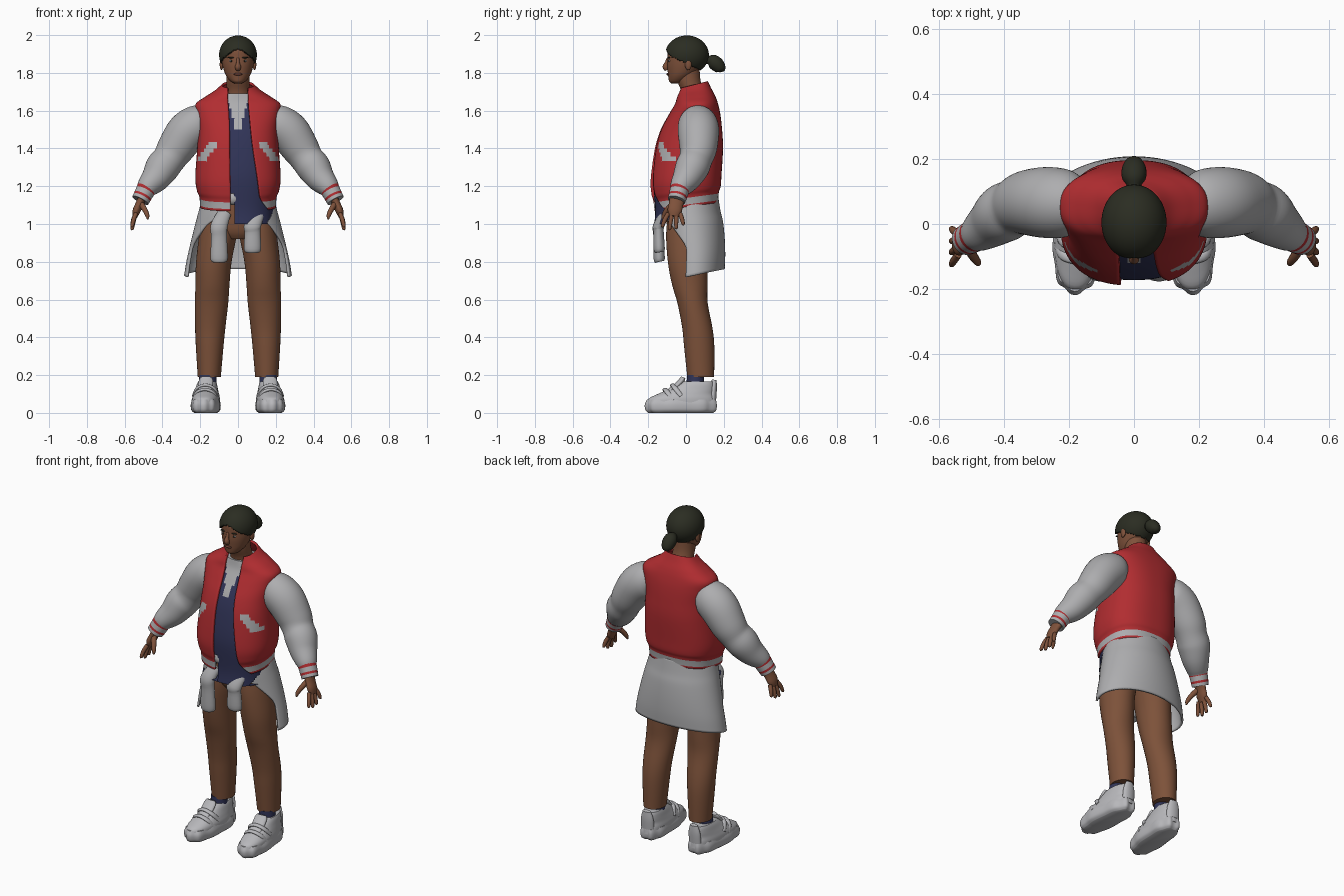
import bpy, bmesh
from math import sin, cos, asin, pi, radians
from mathutils import Vector, Matrix

cube = bpy.data.objects.get("Cube")
if cube:
    bpy.data.objects.remove(cube)


def material(name, *rgb):
    m = bpy.data.materials.new(name)
    m.use_nodes = True
    m.diffuse_color = (*rgb, 1)
    node = next(n for n in m.node_tree.nodes if n.type == 'BSDF_PRINCIPLED')
    node.inputs["Base Color"].default_value = (*rgb, 1)
    node.inputs["Roughness"].default_value = .8
    return m


RED = material("red cloth", .44, .026, .03)
GREY = material("light grey cloth", .42, .42, .43)
SHOE = material("shoe white", .48, .48, .5)
NAVY = material("navy cloth", .03, .034, .095)
BROWN = material("brown trousers", .205, .084, .042)
SKIN = material("skin", .21, .083, .043)
LIPS = material("lips", .14, .045, .03)
HAIR = material("dark hair", .024, .026, .016)


def finish(name, bm, mats, shell=0, mirror=False):
    bmesh.ops.recalc_face_normals(bm, faces=bm.faces)
    me = bpy.data.meshes.new(name)
    bm.to_mesh(me)
    bm.free()
    for m in mats:
        me.materials.append(m)
    me.shade_smooth()
    me.set_sharp_from_angle(angle=radians(50))
    ob = bpy.data.objects.new(name, me)
    bpy.context.collection.objects.link(ob)
    if shell:
        mod = ob.modifiers.new("thickness", 'SOLIDIFY')
        mod.thickness, mod.offset = shell, -1
    if mirror:
        ob.modifiers.new("mirror", 'MIRROR')
    return ob


def smooth_rows(rows, sub):
    """Catmull-Rom interpolation of rows of numbers."""
    out = []
    last = len(rows) - 1
    for i in range(last):
        a, b, c, d = (rows[min(max(k, 0), last)] for k in (i - 1, i, i + 1, i + 2))
        for j in range(sub):
            t = j / sub
            out.append([q + t / 2 * (r - p + t * (2 * p - 5 * q + 4 * r - s + t * (3 * (q - r) + s - p)))
                        for p, q, r, s in zip(a, b, c, d)])
    return out + [list(rows[-1])]


def skin(name, rings, mats, closed=True, shell=0, mirror=False):
    bm = bmesh.new()
    loops = [[bm.verts.new(p) for p in ring] for ring in rings]
    n = len(loops[0])
    for a, b in zip(loops, loops[1:]):
        for i in range(n if closed else n - 1):
            k = (i + 1) % n
            bm.faces.new((a[i], a[k], b[k], b[i]))
    if closed and not shell:
        bm.faces.new(loops[0])
        bm.faces.new(loops[-1])
    return finish(name, bm, mats, shell, mirror)


def loft(name, rows, mats, seg=48, sub=4, e=2, wave=0, **kw):
    """Rows: z, centre x, centre y, radius x, radius y, tilt, front opening right and left."""
    rings = []
    is_open = len(rows[0]) > 6
    for row in smooth_rows(rows, sub):
        z, cx, cy, rx, ry, tilt, xr, xl = (row + [0, 0, 0])[:8]
        start, stop = (asin(min(1, max(0, x / rx)) ** (e / 2)) for x in (xl, xr))
        ring = []
        for i in range(seg):
            t = start + (2 * pi - stop - start) * i / (seg - 1 if is_open else seg)
            s, c = sin(t), -cos(t)
            w = 1 + wave * cos(9 * t)
            x = cx + w * rx * abs(s) ** (2 / e) * (1 if s > 0 else -1)
            y = cy + w * ry * abs(c) ** (2 / e) * (1 if c > 0 else -1)
            ring.append((x, y, z + tilt * y))
        rings.append(ring)
    return skin(name, rings, mats, closed=not is_open, **kw)


def tube(name, pts, mats, flat=1, seg=24, sub=4, ref=(1, 0, 0), **kw):
    """Points: x, y, z, radius."""
    rows = smooth_rows(pts, sub)
    rings = []
    for i, row in enumerate(rows):
        t = Vector(rows[min(i + 1, len(rows) - 1)][:3]) - Vector(rows[max(i - 1, 0)][:3])
        v = t.cross(Vector(ref)).normalized()
        u = v.cross(t).normalized()
        rings.append([Vector(row[:3]) + row[3] * (u * cos(a) + v * sin(a) * flat)
                      for a in (2 * pi * k / seg for k in range(seg))])
    return skin(name, rings, mats, **kw)


def ball(name, loc, size, mat, mirror=False, keep=None, shell=0):
    bm = bmesh.new()
    bmesh.ops.create_uvsphere(bm, u_segments=64 if keep else 20, v_segments=48 if keep else 12, radius=1,
                              matrix=Matrix.Translation(loc) @ Matrix.Diagonal((*size, 1)))
    if keep:
        drop = [f for f in bm.faces if not keep(f.calc_center_median())]
        bmesh.ops.delete(bm, geom=drop, context='FACES')
    return finish(name, bm, [mat], shell, mirror)


def paint(ob, rule):
    for p in ob.data.polygons:
        p.material_index = int(rule(p))


# Trousers and socks
loft("trouser_legs", [(.19, .152, .078, .061, .071), (.35, .15, .07, .073, .08), (.45, .147, .06, .08, .08),
                      (.58, .14, .035, .088, .08), (.68, .135, .02, .09, .094), (.8, .128, .01, .094, .106),
                      (.95, .105, .015, .1, .12), (1.08, .09, .03, .1, .12)], [BROWN], mirror=True)
loft("trouser_hips", [(.92, 0, .02, .1, .09), (.98, 0, .02, .17, .12), (1.16, 0, .02, .17, .13)], [BROWN])
tube("socks", [(.16, .05, .2, .045), (.16, .05, .08, .05)], [NAVY], mirror=True)

# Shoes: lobed sole, upper, tongue and straps, turned slightly outward
turn = Matrix.Translation((.168, 0, 0)) @ Matrix.Rotation(radians(4), 4, 'Z')
shoe = [
    loft("shoe_soles", [(0, 0, -.025, .058, .17), (.015, 0, -.025, .073, .185), (.045, 0, -.025, .076, .188),
                        (.07, 0, -.022, .07, .18)], [SHOE], e=2.5, wave=.03, seg=72, mirror=True),
    loft("shoe_uppers", [(.04, 0, -.022, .072, .184), (.075, 0, -.02, .072, .178), (.1, 0, .0, .066, .15),
                         (.125, 0, .03, .059, .122), (.15, 0, .05, .053, .1), (.165, 0, .06, .047, .085)],
         [SHOE], e=2.3, mirror=True),
    tube("shoe_tongues", [(0, -.11, .1, .03), (0, -.06, .135, .038), (0, -.025, .17, .038), (0, -.015, .188, .03)],
         [SHOE], flat=.4, mirror=True),
    tube("heel_tabs", [(0, .14, .07, .04), (0, .145, .13, .038), (0, .15, .175, .025)], [SHOE], flat=.5, mirror=True),
]
for y, z in ((-.1, .112), (-.06, .135)):
    shoe.append(tube("shoe_straps", [(-.066, y + .03, z - .045, .012), (-.045, y, z - .005, .014), (0, y - .01, z + .012, .014),
                                     (.045, y, z - .005, .014), (.066, y + .03, z - .045, .012)],
                     [SHOE], ref=(0, 1, 0), flat=.6, seg=12, mirror=True))
for ob in shoe:
    ob.data.transform(turn)

# Garment tied round the hips, with hanging sleeves
loft("tied_garment", [(.72, 0, .045, .285, .16, .2, .272, .272), (.8, 0, .045, .272, .163, .17, .262, .262),
                      (.9, 0, .04, .25, .165, .12, .238, .238), (1.0, 0, .033, .226, .163, .06, .165, .165),
                      (1.06, 0, .025, .21, .158, .05, .08, .08), (1.14, 0, .02, .19, .15, .05, .06, .06)],
     [GREY], seg=64, shell=.012)
for name, x, top, end in (("right_tied_sleeve", -.1, 1.06, .8), ("left_tied_sleeve", .077, 1.06, .85)):
    tube(name, [(x + .03, -.11, top, .035), (x, -.145, top - .07, .045), (x, -.145, (top + end) / 2, .042),
                (x, -.142, end + .02, .046), (x, -.14, end, .036)], [GREY], flat=.65)
ball("waist_knot", (-.025, -.14, 1.135), (.035, .03, .035), GREY)

# Shirt with a pale V at the neck; the hem hangs on the left front
shirt = loft("shirt", [(1.0, .0, 0, .19, .168), (1.08, 0, 0, .19, .163), (1.25, 0, 0, .205, .172), (1.4, 0, .015, .2, .165),
                       (1.5, 0, .028, .195, .148), (1.58, 0, .045, .19, .122), (1.64, 0, .055, .17, .1),
                       (1.69, 0, .045, .09, .078)], [NAVY, GREY], seg=96, sub=8, e=2.4)
paint(shirt, lambda p: p.center.y < 0 and abs(p.center.x) < .29 * (p.center.z - 1.47) or p.center.z > 1.67)
bm = bmesh.new()
bm.from_mesh(shirt.data)
hidden = []
for f in bm.faces:
    c = f.calc_center_median()
    if c.z < 1.17 and (c.x < -.012 or c.y > 0 or c.z < 1 + 2 * max(0, c.x - .155)):
        hidden.append(f)
bmesh.ops.delete(bm, geom=hidden, context='FACES')
bm.to_mesh(shirt.data)
bm.free()

# Open jacket with striped hem and slanted pockets
jacket = loft("jacket_body", [(1.09, 0, 0, .2, .168, .135, .04, .165), (1.145, 0, 0, .205, .174, .135, .04, .125),
                              (1.18, 0, 0, .218, .184, .11, .04, .115), (1.25, 0, 0, .226, .188, .06, .042, .105),
                              (1.4, 0, .015, .216, .181, 0, .045, .08), (1.5, 0, .028, .212, .163, 0, .045, .068),
                              (1.58, 0, .045, .222, .137, 0, .048, .06), (1.635, 0, .055, .224, .115, 0, .052, .055),
                              (1.67, 0, .052, .175, .103, .05, .055, .055), (1.7, 0, .045, .12, .088, .15, .055, .055),
                              (1.727, 0, .04, .085, .076, .25, .055, .055)],
              [RED, GREY], seg=128, sub=7, e=2.4, shell=.014)


def jacket_rule(p):
    x, y, z = p.center
    level = z - .135 * y
    a, b = Vector((.193, 1.345)), Vector((.132, 1.42))
    q = Vector((abs(x), z))
    t = min(1, max(0, (q - a).dot(b - a) / (b - a).length_squared))
    return 1.104 < level < 1.137 or (y < .02 and (q - a.lerp(b, t)).length < .02)


paint(jacket, jacket_rule)

# Sleeves and striped cuffs
tube("sleeves", [(.17, .06, 1.54, .085), (.21, .063, 1.528, .104), (.27, .066, 1.485, .109), (.33, .065, 1.4, .099),
                 (.365, .052, 1.345, .088), (.4, .033, 1.3, .09), (.435, .005, 1.245, .077),
                 (.475, -.025, 1.2, .06), (.492, -.036, 1.175, .048)], [GREY], seg=40, mirror=True)
cuffs = tube("cuffs", [(.478, -.028, 1.2, .053), (.517, -.05, 1.125, .047)], [GREY, RED], seg=32, sub=8, mirror=True)
paint(cuffs, lambda p: p.index // 32 in (1, 2, 5))

# Hands
tube("palms", [(.505, -.045, 1.14, .024), (.522, -.053, 1.105, .021), (.537, -.06, 1.07, .021), (.546, -.064, 1.04, .014)],
     [SKIN], flat=1.8, mirror=True)
for i, (reach, length) in enumerate(((-.03, .065), (-.014, .08), (0, .075), (.016, .055))):
    y, z = -.094 + .021 * i, 1.055
    tube("fingers", [(.54, y, z, .0115), (.553, y + reach * .6, z - length * .5, .0115),
                     (.56, y + reach, z - length, .009), (.56, y + reach, z - length - .007, .003)],
         [SKIN], seg=12, mirror=True)
tube("thumbs", [(.512, -.07, 1.105, .016), (.493, -.1, 1.075, .014), (.48, -.118, 1.045, .011), (.478, -.124, 1.025, .004)],
     [SKIN], seg=12, mirror=True)

# Neck, head and face
loft("neck", [(1.62, 0, .05, .075, .07), (1.7, 0, .035, .063, .06), (1.76, 0, .015, .06, .062), (1.82, 0, .01, .06, .062)], [SKIN])
loft("head", [(1.745, 0, -.05, .022, .028), (1.755, 0, -.045, .038, .044), (1.775, 0, -.033, .056, .06),
              (1.8, 0, -.02, .07, .076), (1.84, 0, -.005, .082, .095), (1.88, 0, .006, .088, .104),
              (1.92, 0, .007, .087, .103), (1.96, 0, .005, .068, .083), (1.985, 0, .005, .035, .045)], [SKIN])
tube("nose", [(0, -.094, 1.88, .007), (0, -.103, 1.855, .009), (0, -.108, 1.832, .016), (0, -.1, 1.816, .012)], [SKIN], seg=12)
ball("ears", (.087, .012, 1.845), (.01, .018, .03), SKIN, mirror=True)
ball("eyes", (.035, -.087, 1.863), (.013, .006, .005), GREY, mirror=True)
ball("pupils", (.035, -.091, 1.863), (.005, .004, .005), HAIR, mirror=True)
ball("eyebrows", (.036, -.09, 1.881), (.019, .007, .004), HAIR, mirror=True)
ball("lips", (0, -.094, 1.793), (.023, .009, .007), LIPS)

# Swept-back hair with a centre parting and ponytail


def above_hairline(c):
    peak = .035 * max(0, 1 - abs(c.x) / .065) if c.y < -.03 else 0
    return c.z > 1.85 - .45 * c.y + peak


ball("hair", (0, .005, 1.895), (.1, .116, .103), HAIR, keep=above_hairline, shell=.012)
tube("ponytail", [(0, .1, 1.868, .02), (0, .118, 1.868, .022), (0, .14, 1.862, .036), (0, .165, 1.843, .038),
                  (0, .185, 1.818, .028), (0, .19, 1.805, .01)], [HAIR])
